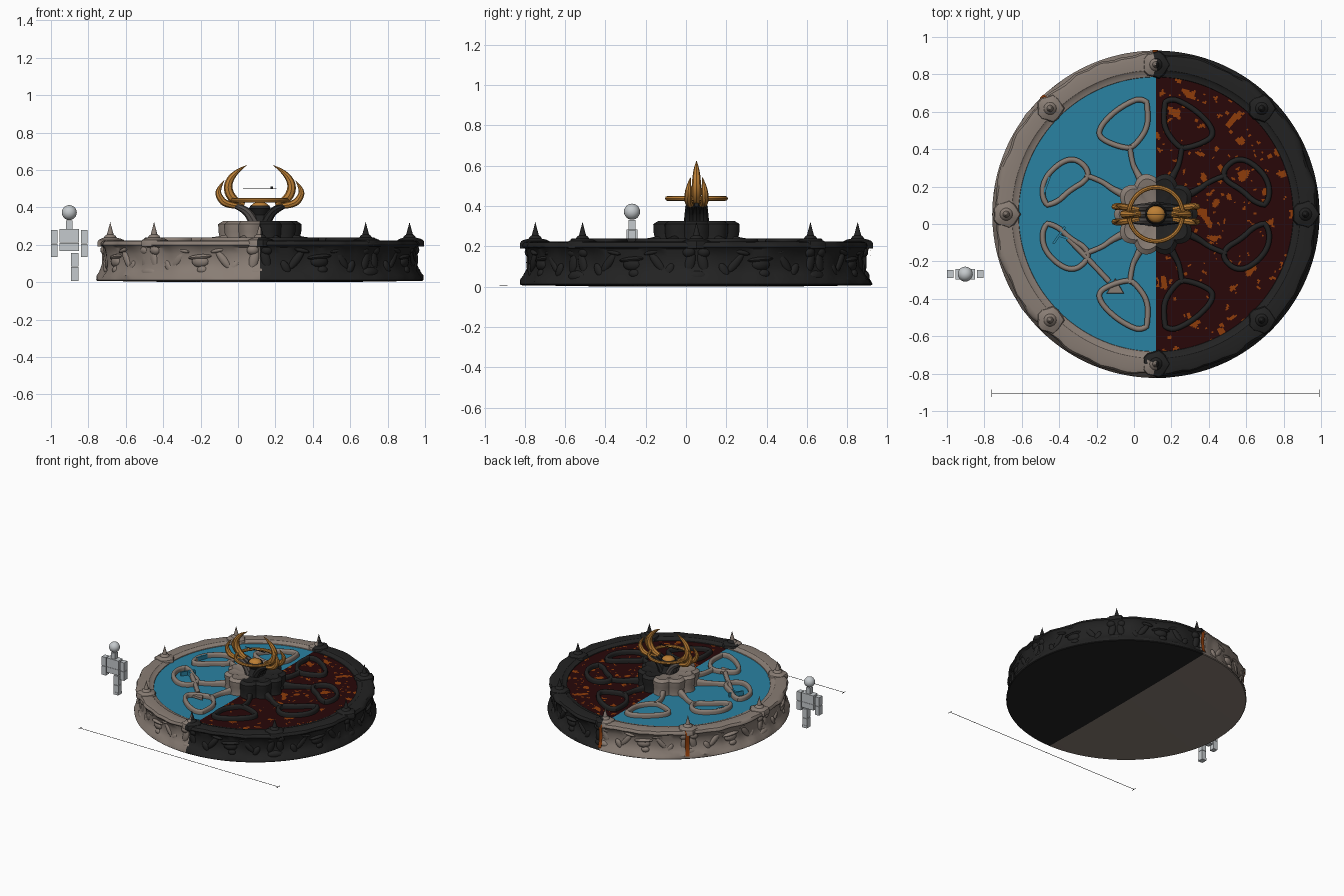
import bpy, bmesh
from math import sin, cos, pi, radians
from mathutils import Vector, Matrix, noise

if "Cube" in bpy.data.objects:
    bpy.data.objects.remove(bpy.data.objects["Cube"])

CX, CY = 0.117, 0.052          # fountain centre
WATER = 0.205
made = []


def material(name, r, g, b):
    m = bpy.data.materials.new(name)
    m.use_nodes = True
    m.diffuse_color = (r, g, b, 1)
    bsdf = m.node_tree.nodes["Principled BSDF"]
    bsdf.inputs["Base Color"].default_value = (r, g, b, 1)
    bsdf.inputs["Roughness"].default_value = 0.7
    return m


STONE = material("pale_stone", 0.25, 0.205, 0.175)
DARK = material("black_stone", 0.016, 0.016, 0.016)
BLUE = material("water_blue", 0.023, 0.225, 0.365)
CRUST = material("lava_crust", 0.021, 0.002, 0.0025)
ORANGE = material("lava_orange", 0.27, 0.045, 0.003)
GOLD = material("gold", 0.5, 0.21, 0.035)
STEM = material("stem_grey", 0.09, 0.08, 0.075)
GREY = material("figure_grey", 0.56, 0.59, 0.61)


def split_rule(c):
    return int(c.x > CX)


def pad_rule(c):
    """The inner part of the front pad is black on both sides."""
    return int(c.x > CX or (c.x > CX - 0.08 and -0.735 < c.y < -0.6))


def finish(name, mesh, mats, rule=None):
    obj = bpy.data.objects.new(name, mesh)
    bpy.context.scene.collection.objects.link(obj)
    mesh.materials.clear()
    for m in mats:
        mesh.materials.append(m)
    for p in mesh.polygons:
        p.material_index = rule(p.center) if rule else 0
    made.append(obj)
    return obj


def from_bm(name, bm, mats, rule=None):
    mesh = bpy.data.meshes.new(name)
    bm.to_mesh(mesh)
    bm.free()
    return finish(name, mesh, mats, rule)


def lathe(bm, profile, n=64, start=0, end=360, centre=(CX, CY), wave=None):
    """Revolve (radius, z) points, listed from the top centre outward and down."""
    rows = []
    for j in range(n + 1):
        a = radians(start + (end - start) * j / n)
        row = []
        for r, z in profile:
            rr = r + (wave(a, r, z) if wave else 0)
            row.append(bm.verts.new((centre[0] + rr * cos(a), centre[1] + rr * sin(a), z)))
        rows.append(row)
    for p, q in zip(rows, rows[1:]):
        for i in range(len(profile) - 1):
            bm.faces.new((p[i], p[i + 1], q[i + 1], q[i]))
    bmesh.ops.remove_doubles(bm, verts=bm.verts[:], dist=1e-5)


def box(bm, centre, size):
    m = Matrix.Translation(centre) @ Matrix.Diagonal((*size, 1))
    bmesh.ops.create_cube(bm, size=1, matrix=m)


def blob(bm, angle, radius, z, size, tilt=0, seg=14):
    """Squashed ball on the wall; size is (depth, width, height)."""
    a = radians(angle)
    m = (Matrix.Translation((CX + radius * cos(a), CY + radius * sin(a), z))
         @ Matrix.Rotation(a, 4, 'Z') @ Matrix.Rotation(radians(tilt), 4, 'X')
         @ Matrix.Diagonal((*size, 1)))
    bmesh.ops.create_uvsphere(bm, u_segments=seg, v_segments=8, radius=1, matrix=m)


def tube(name, pts, depth, mats, radii=None, extrude=0, cyclic=False):
    cu = bpy.data.curves.new(name, 'CURVE')
    cu.dimensions = '3D'
    cu.twist_mode = 'Z_UP' if extrude else 'MINIMUM'
    cu.bevel_depth, cu.extrude, cu.bevel_resolution = depth, extrude, 2
    cu.use_fill_caps = not cyclic
    s = cu.splines.new('NURBS')
    s.points.add(len(pts) - 1)
    for i, p in enumerate(pts):
        s.points[i].co = (*p, 1)
        s.points[i].radius = radii[i] if radii else 1
    s.order_u, s.resolution_u = 3, 6
    s.use_cyclic_u, s.use_endpoint_u = cyclic, True
    tmp = bpy.data.objects.new(name + "_path", cu)
    mesh = bpy.data.meshes.new_from_object(tmp)
    bpy.data.objects.remove(tmp)
    return finish(name, mesh, mats)


# Basin wall with its rounded rim and slightly bellied underside
outer = [(0.858, 0.208), (0.86, 0.198), (0.846, 0.186), (0.836, 0.15), (0.834, 0.1),
         (0.846, 0.06), (0.866, 0.035), (0.875, 0.012)]
rim = [(0.73, 0.195), (0.735, 0.21), (0.76, 0.214), (0.77, 0.222), (0.83, 0.224), (0.85, 0.219)]


def rough(a, r, z):
    if r < 0.8 or z < 0.02:
        return 0
    return 0.017 * noise.noise(Vector((cos(a) * 9, sin(a) * 9, z * 9)))


bm = bmesh.new()
lathe(bm, rim + outer + [(0.87, 0.007), (0.47, 0.001), (0, 0)], 144, wave=rough)
from_bm("basin_wall", bm, [STONE, DARK], split_rule)

# Lava spilling over the back of the wall
for k, (a0, a1) in enumerate([(89.3, 91.2), (133, 135)]):
    bm = bmesh.new()
    lathe(bm, [(r + 0.008, z + 0.004) for r, z in rim[4:] + outer[:2]]
          + [(0.862, 0.15), (0.862, 0.1), (0.866, 0.06), (0.878, 0.03)], 6, a0, a1)
    from_bm(f"lava_spill_{k}", bm, [ORANGE])

# Water half and lava half
bm = bmesh.new()
lathe(bm, [(0, WATER), (0.745, WATER)], 48, 90, 270)
from_bm("water", bm, [BLUE])


def lava_rule(c):
    p = Vector((c.x + 5.1, c.y + 2.6, 0.04))
    return int(noise.noise(p * 15) > 0.5 or noise.noise(p * 41) > 0.5)


bm = bmesh.new()
lathe(bm, [(0.745 * i / 90, WATER) for i in range(91)], 200, -90, 90)
from_bm("lava", bm, [CRUST, ORANGE], lava_rule)

# Eight rim pads with spikes, and capitals and feet on the wall below them
bm = bmesh.new()
for k in range(8):
    a = radians(45 * k)
    c = (CX + 0.8 * cos(a), CY + 0.8 * sin(a))
    lathe(bm, [(0, 0.322), (0.007, 0.295), (0.018, 0.255), (0.028, 0.248), (0.034, 0.238),
               (0.05, 0.233), (0.066, 0.226), (0.072, 0.216), (0.072, 0.19)], 14, centre=c,
          wave=lambda t, r, z: 0.006 * cos(5 * t) if r > 0.04 else 0)
    for side in (-1, 1):
        blob(bm, 45 * k + side * 2.6, 0.826, 0.172, (0.028, 0.034, 0.028))
        blob(bm, 45 * k + side * 2.2, 0.83, 0.12, (0.016, 0.026, 0.06), side * 12)
    blob(bm, 45 * k, 0.836, 0.05, (0.024, 0.06, 0.03))
from_bm("rim_spikes", bm, [STONE, DARK], pad_rule)

# Carved relief between the pilasters: cups, lids and leaning leaves
bm = bmesh.new()
for k in range(8):
    a = 45 * k + 22.5
    blob(bm, a, 0.832, 0.135, (0.024, 0.07, 0.014), 5)
    blob(bm, a, 0.83, 0.11, (0.026, 0.05, 0.032))
    blob(bm, a + 1, 0.838, 0.065, (0.02, 0.03, 0.022))
    for side in (-1, 1):
        blob(bm, a + side * 9, 0.832, 0.12, (0.016, 0.022, 0.065), side * 38)
        blob(bm, a + side * 13, 0.834, 0.08, (0.015, 0.022, 0.04), side * -30)
        blob(bm, a + side * 7, 0.836, 0.17, (0.016, 0.045, 0.012), side * 12)
from_bm("wall_carvings", bm, [STONE, DARK], split_rule)

# Raised channel loops and their stalks, mirrored into all four quarters
loop_a = [(0.05, 0.6), (0.08, 0.62), (0.14, 0.6), (0.22, 0.55), (0.29, 0.48), (0.31, 0.42),
          (0.25, 0.38), (0.15, 0.35), (0.11, 0.37), (0.05, 0.45), (0.04, 0.53)]
loop_b = [(0.58, 0.05), (0.61, 0.08), (0.6, 0.19), (0.51, 0.28), (0.43, 0.3), (0.36, 0.24),
          (0.37, 0.18), (0.46, 0.13), (0.53, 0.06)]
stalk_a = [(0.14, 0.37), (0.13, 0.28), (0.1, 0.22), (0.06, 0.15)]
stalk_b = [(0.38, 0.21), (0.29, 0.18), (0.23, 0.13), (0.14, 0.09)]


def channel(part, pts, sx, sy, radii=None):
    path = [(CX + sx * x, CY + sy * y, 0.207) for x, y in pts]
    tube(f"channel_{part}", path, 0.0145, [DARK if sx > 0 else STONE], radii,
         extrude=0.018, cyclic=part == "loop")


for sx in (-1, 1):
    for sy in (-1, 1):
        channel("loop", loop_a, sx, sy)
        channel("loop", loop_b, sx, sy)
        channel("stalk", stalk_a, sx, sy, [1, 0.9, 1.1, 1.7])
        channel("stalk", stalk_b, sx, sy, [1, 0.9, 1.1, 1.7])

# Crossing branch and broken fragments in the water
channel("branch", [(0.47, 0.13), (0.36, 0.24), (0.25, 0.36)], -1, -1)
for x, y, turn in ((-0.47, 0.2, 70), (-0.4, -0.06, 55), (-0.35, -0.08, -20)):
    bm = bmesh.new()
    box(bm, (0, 0, 0), (0.11, 0.012, 0.04))
    bm.transform(Matrix.Translation((x, y, WATER + 0.012)) @ Matrix.Rotation(radians(turn), 4, 'Z'))
    from_bm("fragment", bm, [BLUE])
bm = bmesh.new()
bmesh.ops.create_cone(bm, cap_ends=True, segments=3, radius1=0.055, radius2=0.05, depth=0.015,
                      matrix=Matrix.Translation((-0.1, -0.345, WATER + 0.015)))
from_bm("broken_slab", bm, [STONE])

# Lobed pedestal and hollow cup on a short column
bm = bmesh.new()
lathe(bm, [(0, 0.31), (0.12, 0.312), (0.15, 0.322), (0.185, 0.327), (0.212, 0.31), (0.21, 0.27),
           (0.203, 0.235), (0.21, 0.2)], 120,
      wave=lambda a, r, z: 0.028 * (abs(cos(5 * a)) - 0.6) if r > 0.13 else 0)
from_bm("pedestal", bm, [STONE, DARK], split_rule)
bm = bmesh.new()
lathe(bm, [(0, 0.38), (0.045, 0.395), (0.05, 0.41), (0.057, 0.395), (0.04, 0.36), (0.06, 0.32),
           (0.075, 0.3)], 20)
from_bm("centre_cup", bm, [DARK])

# Stems and golden horns on both sides
for s in (-1, 1):
    def place(pts, dy=0):
        return [(CX + s * x, CY + dy * t, z) for x, z, t in pts]
    shade = DARK if s > 0 else STEM
    for dy in (-0.035, 0, 0.035):
        tube("horn_stem", place([(0.03, 0.31, 1), (0.05, 0.36, 1), (0.1, 0.4, 1), (0.14, 0.408, 1)], dy),
             0.022, [shade], [1.3, 1.1, 0.9, 0.5])
    tube("tall_horn", place([(0.085, 0.41, 0), (0.14, 0.43, 0), (0.18, 0.51, 0), (0.135, 0.59, 0),
                             (0.07, 0.625, 0)]), 0.024, [GOLD], [0.7, 1, 1, 0.6, 0.03])
    for dy in (-0.042, 0.042):
        tube("short_horn", place([(0.09, 0.405, 0.6), (0.18, 0.41, 1), (0.222, 0.46, 1), (0.222, 0.5, 0.9),
                                  (0.19, 0.545, 0.7)], dy), 0.018, [GOLD], [0.7, 1.1, 1, 0.7, 0.03])

# Golden ring and orb
ring = [(CX + 0.147 * cos(2 * pi * i / 16), CY + 0.147 * sin(2 * pi * i / 16), 0.438) for i in range(16)]
tube("gold_ring", ring, 0.012, [GOLD], cyclic=True)
bm = bmesh.new()
blob(bm, 0, 0, 0.4, (0.05, 0.045, 0.03), seg=24)
from_bm("gold_orb", bm, [GOLD])

# Thin floating bar and ground measuring line
bm = bmesh.new()
box(bm, (CX, CY, 0.5), (0.18, 0.004, 0.004))
box(bm, (0.18, CY, 0.505), (0.012, 0.004, 0.012))
from_bm("floating_bar", bm, [DARK])
bm = bmesh.new()
box(bm, (CX, -0.905, 0.006), (1.75, 0.003, 0.002))
for x in (-0.76, 0.99):
    box(bm, (x, -0.905, 0.006), (0.003, 0.04, 0.002))
from_bm("measuring_line", bm, [DARK])

# Blocky standing figure
FX, FY = -0.902, -0.268
bm = bmesh.new()
bmesh.ops.create_uvsphere(bm, u_segments=20, v_segments=12, radius=0.04,
                          matrix=Matrix.Translation((FX, FY, 0.372)))
box(bm, (FX, FY, 0.305), (0.034, 0.034, 0.05))
box(bm, (FX, FY, 0.248), (0.105, 0.055, 0.07))
box(bm, (FX, FY, 0.188), (0.105, 0.05, 0.044))
for s in (-1, 1):
    for z in (0.243, 0.17):
        box(bm, (FX + s * 0.08, FY, z), (0.036, 0.042, 0.07))
for z in (0.12, 0.045):
    box(bm, (FX + 0.028, FY, z), (0.04, 0.042, 0.072))
box(bm, (FX + 0.028, FY, 0.016), (0.04, 0.046, 0.02))
from_bm("scale_figure", bm, [GREY])

bpy.ops.object.select_all(action='DESELECT')
for obj in made:
    obj.select_set(True)
bpy.context.view_layer.objects.active = made[0]
bpy.ops.object.shade_smooth_by_angle(angle=radians(35))
